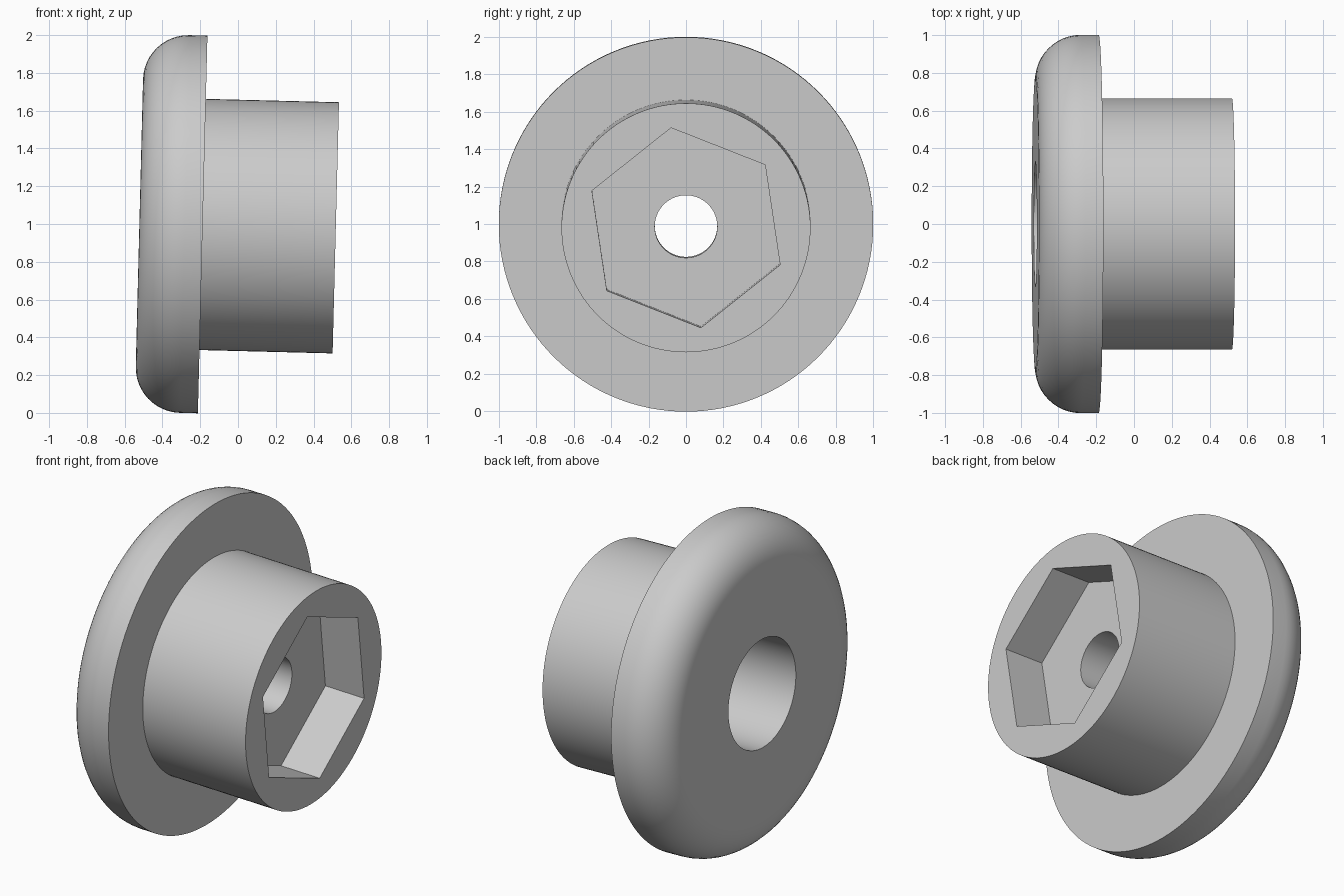
import bpy, bmesh
from math import sin, cos, pi, radians
from mathutils import Matrix

cube = bpy.data.objects.get("Cube")
if cube:
    bpy.data.objects.remove(cube, do_unlink=True)

# Material
grey = bpy.data.materials.new("plain_grey")
grey.use_nodes = True
colour = (0.6, 0.6, 0.6, 1)
grey.diffuse_color = colour
grey.node_tree.nodes["Principled BSDF"].inputs["Base Color"].default_value = colour

SEGMENTS = 128
LENGTH, FLANGE = 1.04, 0.335
FLANGE_R, STEM_R, BORE_R, HOLE_R = 1.0, 0.665, 0.33, 0.167
ROUND, BORE_DEPTH = 0.24, 0.57
HEX_R, HEX_DEPTH, HEX_TURN = 0.54, 0.265, 98.5


def ring(bm, x, r, count, turn=0.0):
    angles = [turn + 2 * pi * i / count for i in range(count)]
    return [bm.verts.new((x, r * cos(a), r * sin(a))) for a in angles]


def bridge(bm, a, b):
    n = len(a)
    for i in range(n):
        j = (i + 1) % n
        bm.faces.new((a[i], a[j], b[j], b[i]))


def make_object(name, bm):
    bmesh.ops.recalc_face_normals(bm, faces=bm.faces)
    mesh = bpy.data.meshes.new(name)
    bm.to_mesh(mesh)
    bm.free()
    mesh.materials.append(grey)
    obj = bpy.data.objects.new(name, mesh)
    bpy.context.collection.objects.link(obj)
    return obj


# Flanged bushing: closed profile (distance along axis, radius) turned about x
profile = [(BORE_DEPTH, HOLE_R), (BORE_DEPTH, BORE_R), (0, BORE_R)]
for i in range(13):
    a = pi / 2 * i / 12
    profile.append((ROUND * (1 - cos(a)), FLANGE_R - ROUND * (1 - sin(a))))
profile += [(FLANGE, FLANGE_R), (FLANGE, STEM_R), (LENGTH, STEM_R), (LENGTH, HOLE_R)]

bm = bmesh.new()
rings = [ring(bm, x, r, SEGMENTS) for x, r in profile]
for a, b in zip(rings, rings[1:] + rings[:1]):
    bridge(bm, a, b)
bushing = make_object("flanged_bushing", bm)

# Hexagonal nut pocket, cut into the end of the stem
bm = bmesh.new()
inner = ring(bm, LENGTH - HEX_DEPTH, HEX_R, 6, radians(HEX_TURN))
outer = ring(bm, LENGTH + 0.2, HEX_R, 6, radians(HEX_TURN))
bridge(bm, inner, outer)
bm.faces.new(inner)
bm.faces.new(outer)
cutter = make_object("hex_pocket_cutter", bm)
cutter.hide_render = True

pocket = bushing.modifiers.new("hex_pocket", 'BOOLEAN')
pocket.operation = 'DIFFERENCE'
pocket.solver = 'EXACT'
pocket.object = cutter
bpy.ops.object.select_all(action='DESELECT')
bushing.select_set(True)
bpy.context.view_layer.objects.active = bushing
bpy.ops.object.modifier_apply(modifier=pocket.name)
bpy.data.objects.remove(cutter, do_unlink=True)

# Smooth round walls, sharp rims
bpy.ops.object.shade_smooth_by_angle(angle=radians(30))

# Slight lean of the whole part
bushing.matrix_world = Matrix.Translation((-0.522, 0, 1.006)) @ Matrix.Rotation(radians(1.45), 4, 'Y')
